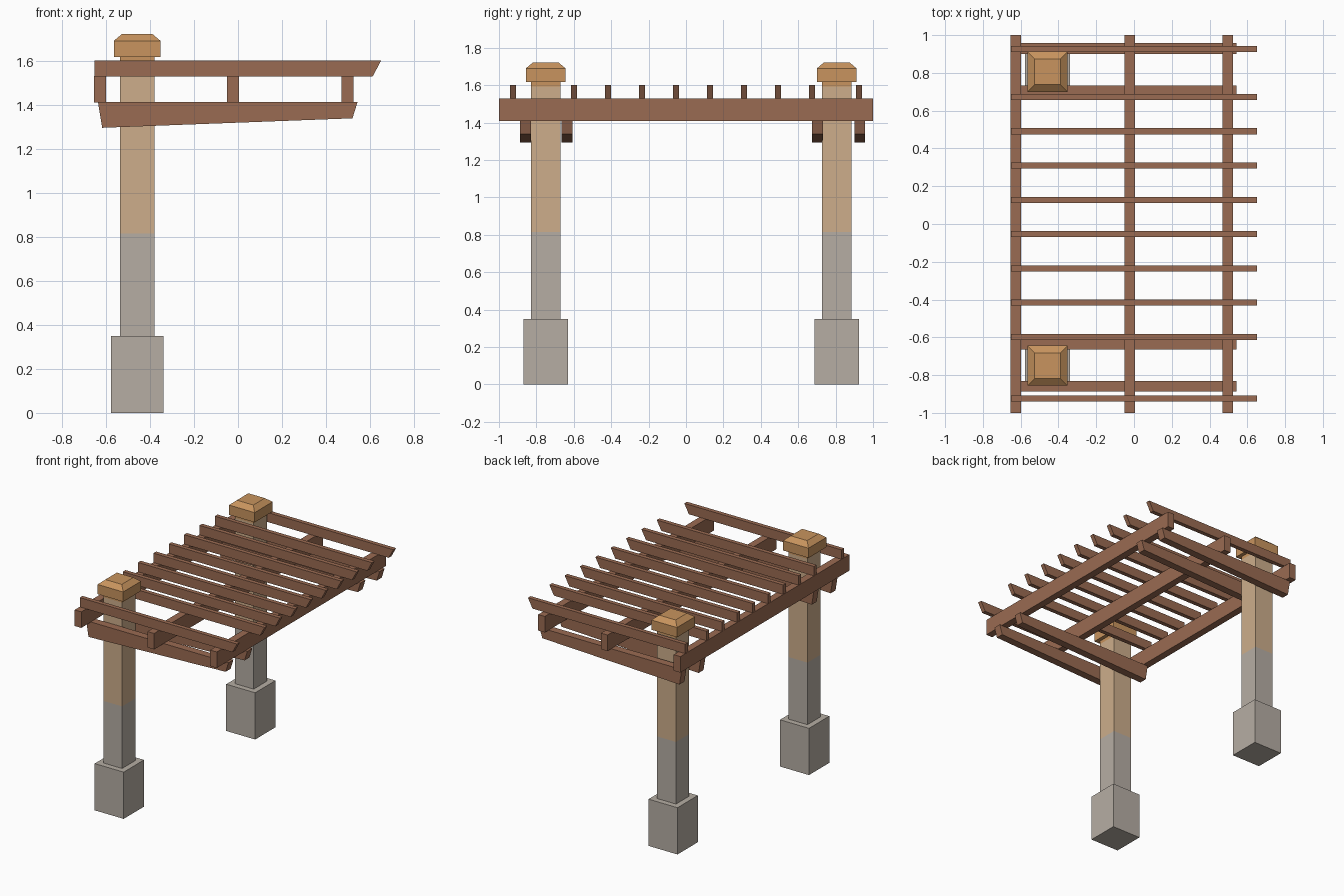
import bpy, bmesh

if "Cube" in bpy.data.objects:
    bpy.data.objects.remove(bpy.data.objects["Cube"])


def linear(c):
    c /= 255
    return c / 12.92 if c <= 0.04045 else ((c + 0.055) / 1.055) ** 2.4


def material(name, r, g, b):
    m = bpy.data.materials.new(name)
    m.diffuse_color = (linear(r), linear(g), linear(b), 1)
    m.use_nodes = True
    m.node_tree.nodes["Principled BSDF"].inputs["Base Color"].default_value = m.diffuse_color
    return m


BROWN = material("brown_timber", 154, 107, 82)
ORANGE = material("orange_cap_wood", 200, 148, 94)
TAN = material("tan_post_wood", 205, 174, 139)
STONE = material("grey_stone", 182, 174, 164)


def finish(name, bm, *mats):
    bmesh.ops.recalc_face_normals(bm, faces=bm.faces)
    me = bpy.data.meshes.new(name)
    bm.to_mesh(me)
    bm.free()
    for m in mats:
        me.materials.append(m)
    ob = bpy.data.objects.new(name, me)
    bpy.context.collection.objects.link(ob)
    return ob


def stack(name, cx, cy, rings, *mats):
    """Square section lofted through (half_width, z) rings; returns the object."""
    bm = bmesh.new()
    loops = [[bm.verts.new((cx + sx * h, cy + sy * h, z))
              for sx, sy in ((-1, -1), (1, -1), (1, 1), (-1, 1))] for h, z in rings]
    bm.faces.new(loops[0])
    bm.faces.new(loops[-1])
    for a, b in zip(loops, loops[1:]):
        for i in range(4):
            j = (i + 1) % 4
            bm.faces.new((a[i], a[j], b[j], b[i]))
    return finish(name, bm, *mats)


def plank(name, profile, y0, y1, mat):
    """XZ profile extruded along y."""
    bm = bmesh.new()
    f = bm.faces.new([bm.verts.new((x, y0, z)) for x, z in profile])
    r = bmesh.ops.extrude_face_region(bm, geom=[f])
    bmesh.ops.translate(bm, vec=(0, y1 - y0, 0),
                        verts=[v for v in r["geom"] if isinstance(v, bmesh.types.BMVert)])
    return finish(name, bm, mat)


# Two posts with footing and bevelled cap
PX = -0.458
for side, py in (("front", -0.75), ("back", 0.806)):
    stack(side + "_footing", PX, py, [(0.12, 0), (0.12, 0.35)], STONE)
    post = stack(side + "_post", PX, py,
                 [(0.078, z) for z in (0.35, 0.815, 1.592, 1.62)], STONE, TAN, ORANGE)
    # Post colour changes with height
    for p in post.data.polygons:
        p.material_index = 0 if p.center.z < 0.8 else 1 if p.center.z < 1.59 else 2
    stack(side + "_post_cap", PX, py, [(0.106, 1.617), (0.106, 1.69), (0.068, 1.722)], ORANGE)

# Tapered support beams either side of each post
taper = [(-0.636, 1.412), (-0.617, 1.295), (0.52, 1.338), (0.543, 1.412)]
for i, y in enumerate((-0.859, -0.636, 0.703, 0.929)):
    plank(f"support_beam_{i + 1}", taper, y - 0.029, y + 0.029, BROWN)

# Three long purlins
for i, x in enumerate((-0.626, -0.0225, 0.497)):
    box = [(x - 0.0275, 1.41), (x + 0.0275, 1.41), (x + 0.0275, 1.53), (x - 0.0275, 1.53)]
    plank(f"long_purlin_{i + 1}", box, -1, 1, BROWN)

# Top rafters with slanted front ends
slat = [(-0.652, 1.529), (0.612, 1.529), (0.65, 1.6), (-0.652, 1.6)]
rows = [-0.924] + [-0.598 + 0.1815 * k for k in range(8)] + [0.926]
for i, y in enumerate(rows):
    plank(f"top_rafter_{i + 1}", slat, y - 0.016, y + 0.016, BROWN)
